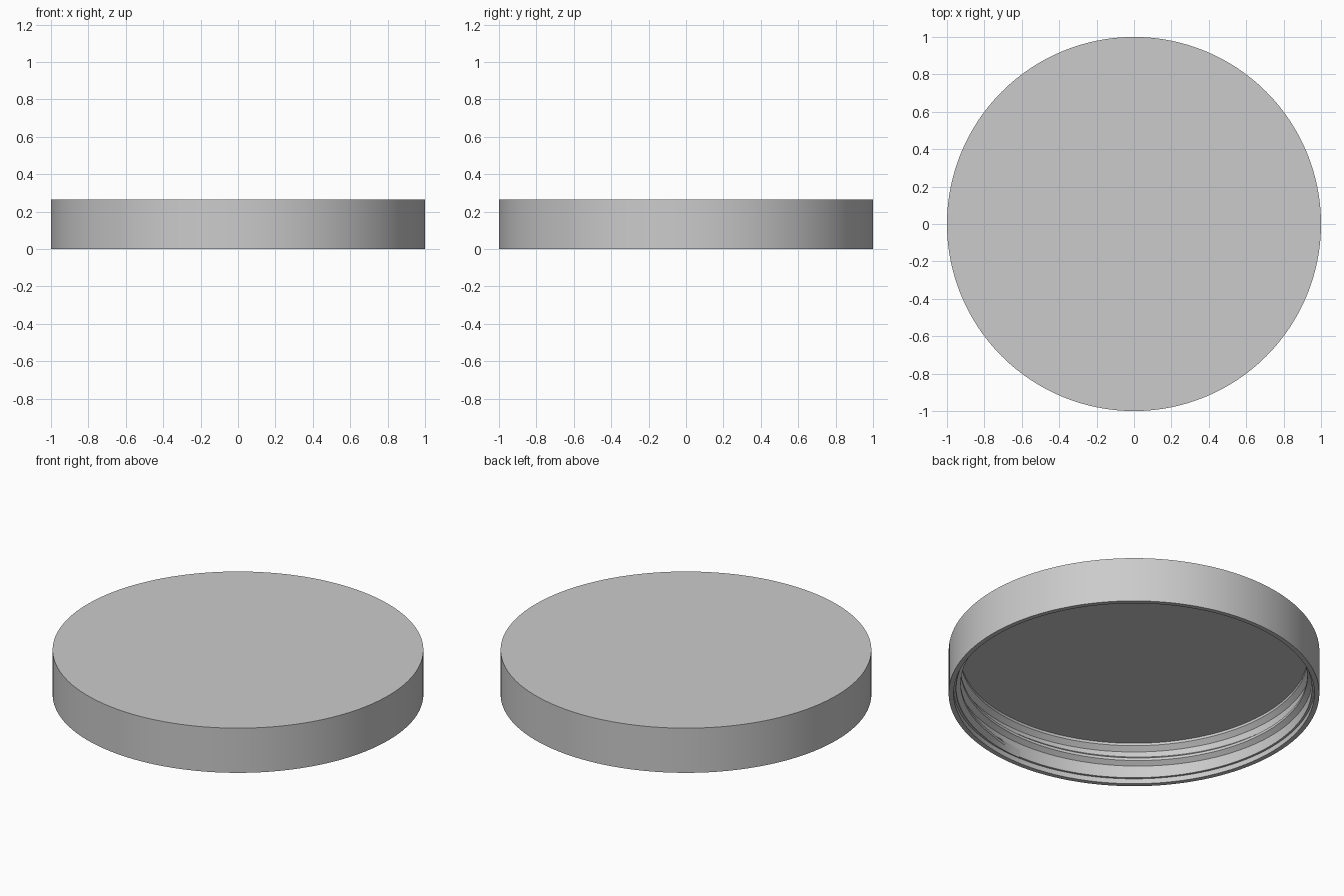
import bpy, bmesh, math

cube = bpy.data.objects.get("Cube")
if cube:
    bpy.data.objects.remove(cube, do_unlink=True)

SEGMENTS = 128
HEIGHT = 0.266
CEILING = 0.23
WALL = 0.96

grey = bpy.data.materials.new("light grey")
grey.use_nodes = True
colour = (0.6, 0.6, 0.6, 1)
grey.diffuse_color = colour
grey.node_tree.nodes["Principled BSDF"].inputs["Base Color"].default_value = colour


def finish(bm, name):
    """Turn a bmesh into a smooth object with sharp edges kept."""
    bmesh.ops.remove_doubles(bm, verts=bm.verts, dist=0.0001)
    bmesh.ops.recalc_face_normals(bm, faces=bm.faces)
    mesh = bpy.data.meshes.new(name)
    bm.to_mesh(mesh)
    bm.free()
    mesh.materials.append(grey)
    obj = bpy.data.objects.new(name, mesh)
    bpy.context.collection.objects.link(obj)
    bpy.ops.object.select_all(action="DESELECT")
    obj.select_set(True)
    bpy.context.view_layer.objects.active = obj
    bpy.ops.object.shade_smooth_by_angle(angle=math.radians(25))


# Lid shell: flat top, straight skirt, ledge above the rim, sloped ceiling edge
profile = [(0, HEIGHT), (1, HEIGHT), (1, 0), (0.973, 0), (0.973, 0.03),
           (WALL, 0.03), (WALL, 0.19), (0.935, 0.215), (0.935, CEILING), (0, CEILING)]
bm = bmesh.new()
verts = [bm.verts.new((r, 0, z)) for r, z in profile]
edges = [bm.edges.new(pair) for pair in zip(verts, verts[1:])]
bmesh.ops.spin(bm, geom=verts + edges, cent=(0, 0, 0), axis=(0, 0, 1),
               angle=math.tau, steps=SEGMENTS, use_merge=False)
finish(bm, "lid_shell")

# Screw thread: wide trapezoid section swept along a helix inside the skirt
TURNS, START, PITCH = 1.5, 0.055, 0.085
bm = bmesh.new()
rings = []
count = int(SEGMENTS * TURNS)
for i in range(count + 1):
    angle = math.tau * i / SEGMENTS - math.pi / 2
    z = START + PITCH * i / SEGMENTS
    depth = 0.025 * min(1, (i + 0.5) / 6, (count - i + 0.5) / 6)
    section = [(WALL + 0.002, -0.03), (WALL - depth, -0.008),
               (WALL - depth, 0.008), (WALL + 0.002, 0.03)]
    rings.append([bm.verts.new((r * math.cos(angle), r * math.sin(angle), z + dz))
                  for r, dz in section])
for a, b in zip(rings, rings[1:]):
    for k in range(4):
        n = (k + 1) % 4
        bm.faces.new((a[k], a[n], b[n], b[k]))
bm.faces.new(rings[0])
bm.faces.new(rings[-1])
finish(bm, "screw_thread")
